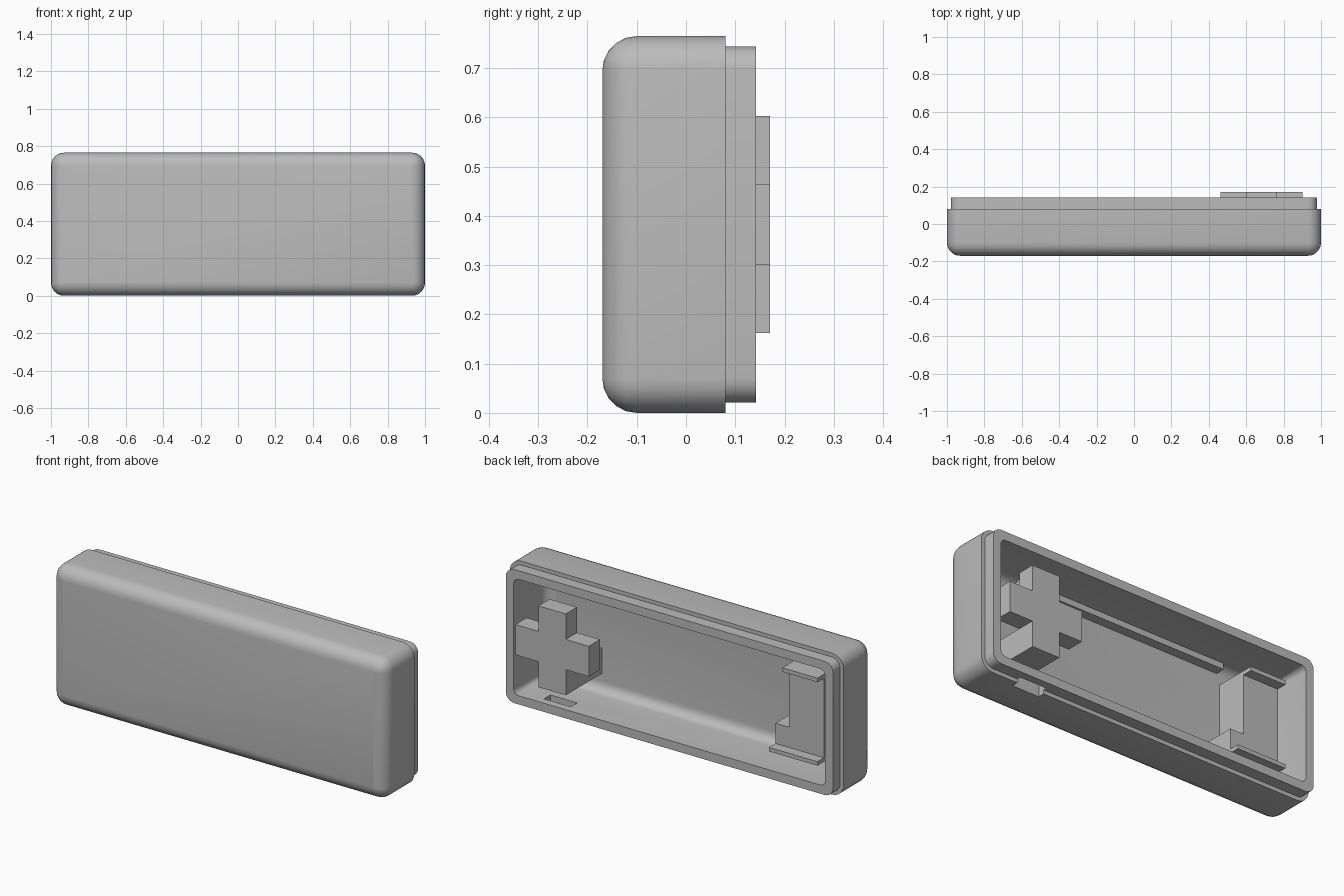
import bpy
import bmesh
import math

if "Cube" in bpy.data.objects:
    bpy.data.objects.remove(bpy.data.objects["Cube"], do_unlink=True)

grey = bpy.data.materials.new("plain_grey")
grey.use_nodes = True
grey.diffuse_color = (0.5, 0.5, 0.5, 1)
grey.node_tree.nodes["Principled BSDF"].inputs["Base Color"].default_value = (0.5, 0.5, 0.5, 1)

WIDTH, HEIGHT, ROUND = 2.0, 0.765, 0.07
FRONT, FLOOR = -0.17, -0.14
MID = HEIGHT / 2


def finish(name, bm):
    bmesh.ops.recalc_face_normals(bm, faces=bm.faces)
    mesh = bpy.data.meshes.new(name)
    bm.to_mesh(mesh)
    bm.free()
    mesh.materials.append(grey)
    obj = bpy.data.objects.new(name, mesh)
    bpy.context.collection.objects.link(obj)
    return obj


def box(name, x, y, z):
    bm = bmesh.new()
    bmesh.ops.create_cube(bm, size=1)
    for v in bm.verts:
        for axis, (low, high) in enumerate((x, y, z)):
            v.co[axis] = high if v.co[axis] > 0 else low
    return finish(name, bm)


def prism(name, outline, y0, y1):
    """Extrude an (x, z) outline along y."""
    bm = bmesh.new()
    face = bm.faces.new([bm.verts.new((x, y0, z)) for x, z in outline])
    new = bmesh.ops.extrude_face_region(bm, geom=[face])["geom"]
    for v in new:
        if isinstance(v, bmesh.types.BMVert):
            v.co.y = y1
    return finish(name, bm)


def rounded_ring(bm, inset, y, least, steps=6):
    """Rounded rectangle shrunk by inset, standing at depth y."""
    radius = max(ROUND - inset, least)
    half_x = WIDTH / 2 - inset - radius
    half_z = MID - inset - radius
    ring = []
    for corner, (sx, sz) in enumerate(((1, 1), (-1, 1), (-1, -1), (1, -1))):
        for i in range(steps + 1):
            a = math.pi / 2 * (corner + i / steps)
            ring.append(bm.verts.new((sx * half_x + radius * math.cos(a), y,
                                      MID + sz * half_z + radius * math.sin(a))))
    return ring


# Shell: one loft from the rounded front, over the stepped lip, to the inner floor
quarter = [math.pi / 2 * i / 5 for i in range(6)]
stations = [(ROUND * (1 - math.sin(a)), FLOOR + 0.04 - ROUND * math.cos(a), 0.004) for a in quarter]
stations += [(0, 0.08, 0.03), (0.021, 0.08, 0.03), (0.021, 0.142, 0.03), (0.068, 0.142, 0.03)]
stations += [(0.068 + 0.05 * (1 - math.cos(a)), FLOOR + 0.05 * (1 - math.sin(a)), 0.02)
             for a in quarter]
bm = bmesh.new()
rings = [rounded_ring(bm, *s) for s in stations]
for low, high in zip(rings, rings[1:]):
    for i in range(len(low)):
        j = (i + 1) % len(low)
        bm.faces.new((low[i], low[j], high[j], high[i]))
bm.faces.new(rings[0])
bm.faces.new(rings[-1])
shell = finish("shell", bm)

# Slot through the lower wall
cutter = box("slot_cutter", (0.62, 0.78), (0.045, 0.1), (-0.05, 0.09))
cutter.hide_render = True
cut = shell.modifiers.new("slot", "BOOLEAN")
cut.operation = "DIFFERENCE"
cut.solver = "EXACT"
cut.object = cutter
bpy.ops.object.select_all(action="DESELECT")
bpy.context.view_layer.objects.active = shell
shell.select_set(True)
bpy.ops.object.modifier_apply(modifier="slot")
bpy.data.objects.remove(cutter, do_unlink=True)
bpy.ops.object.shade_smooth_by_angle(angle=math.radians(35))

# Cross pad and the stem that carries it
cx, arm, core = 0.682, 0.22, 0.082
quadrant = [(arm, core), (core, core), (core, arm)]
cross = []
for turn in range(4):
    for x, z in quadrant:
        for _ in range(turn):
            x, z = -z, x
        cross.append((cx + x, MID + z))
prism("cross_pad", cross, 0.075, 0.171)
box("cross_stem", (cx - core, cx + core), (FLOOR - 0.01, 0.08), (MID - arm, MID - core))

# L-shaped block with two thin ledges
block = [(-0.85, 0.16), (-0.56, 0.16), (-0.56, 0.27), (-0.64, 0.27), (-0.64, 0.59), (-0.85, 0.59)]
prism("inner_block", block, FLOOR - 0.01, 0.035)
box("upper_ledge", (-0.85, -0.64), (FLOOR, 0.09), (0.59, 0.612))
box("lower_ledge", (-0.85, -0.56), (FLOOR, 0.09), (0.138, 0.16))

# Long rib under the upper wall
box("upper_rib", (-0.62, 0.62), (FLOOR - 0.01, -0.085), (0.665, 0.705))
